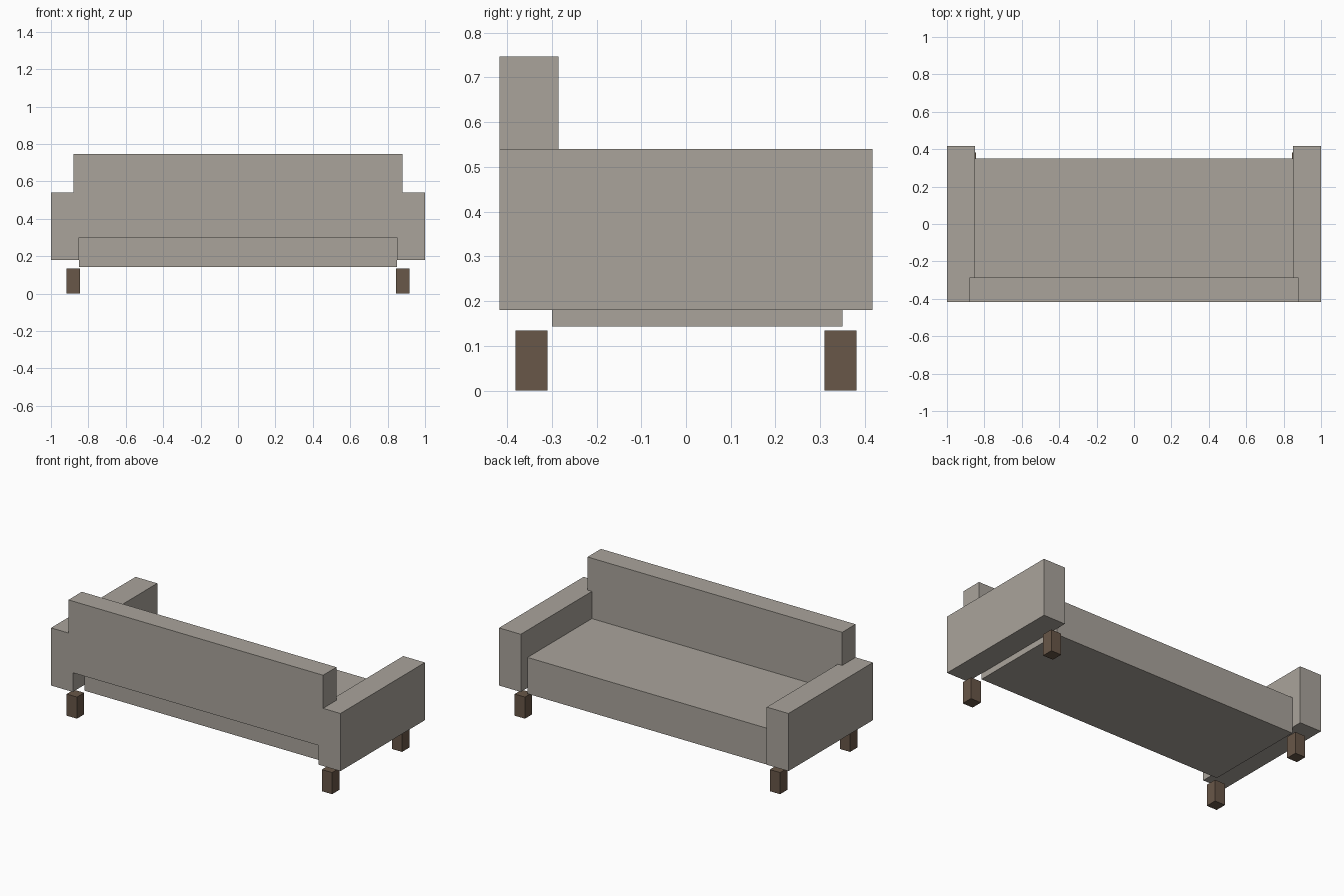
import bpy
import bmesh

if "Cube" in bpy.data.objects:
    bpy.data.objects.remove(bpy.data.objects["Cube"])


def color(name, rgb):
    mat = bpy.data.materials.new(name)
    mat.diffuse_color = (*rgb, 1)
    mat.use_nodes = True
    mat.node_tree.nodes["Principled BSDF"].inputs["Base Color"].default_value = mat.diffuse_color
    return mat


def extrude_profile(name, profile, y0, y1, mat=None):
    """Solid with an (x, z) outline, running from y0 to y1."""
    bm = bmesh.new()
    face = bm.faces.new([bm.verts.new((x, y0, z)) for x, z in profile])
    new = bmesh.ops.extrude_face_region(bm, geom=[face])["geom"]
    verts = [v for v in new if isinstance(v, bmesh.types.BMVert)]
    bmesh.ops.translate(bm, verts=verts, vec=(0, y1 - y0, 0))
    bmesh.ops.recalc_face_normals(bm, faces=bm.faces)
    mesh = bpy.data.meshes.new(name)
    bm.to_mesh(mesh)
    bm.free()
    obj = bpy.data.objects.new(name, mesh)
    bpy.context.collection.objects.link(obj)
    if mat:
        mesh.materials.append(mat)
    return obj


def box(name, x, y, z, mat=None):
    outline = [(x[0], z[0]), (x[1], z[0]), (x[1], z[1]), (x[0], z[1])]
    return extrude_profile(name, outline, *y, mat)


fabric = color("fabric", (0.40, 0.37, 0.33))
wood = color("wood", (0.14, 0.095, 0.065))

# Seat block, hanging slightly below the arms
box("seat", (-0.85, 0.85), (-0.30, 0.35), (0.143, 0.37), fabric)

# Backrest: fits between the arms, then widens over their tops
half = [(0.85, 0.30), (0.85, 0.54), (0.88, 0.54), (0.88, 0.747)]
outline = half + [(-x, z) for x, z in reversed(half)]
extrude_profile("backrest", outline, -0.417, -0.285, fabric)

# Arms and short square legs on both sides
for side, s in (("left", -1), ("right", 1)):
    box(f"{side}_arm", sorted((s * 0.85, s * 1.0)), (-0.417, 0.417),
        (0.18, 0.54), fabric)
    for end, y in (("back", (-0.381, -0.31)), ("front", (0.31, 0.381))):
        box(f"{side}_{end}_leg", sorted((s * 0.846, s * 0.917)), y,
            (0.0, 0.135), wood)
